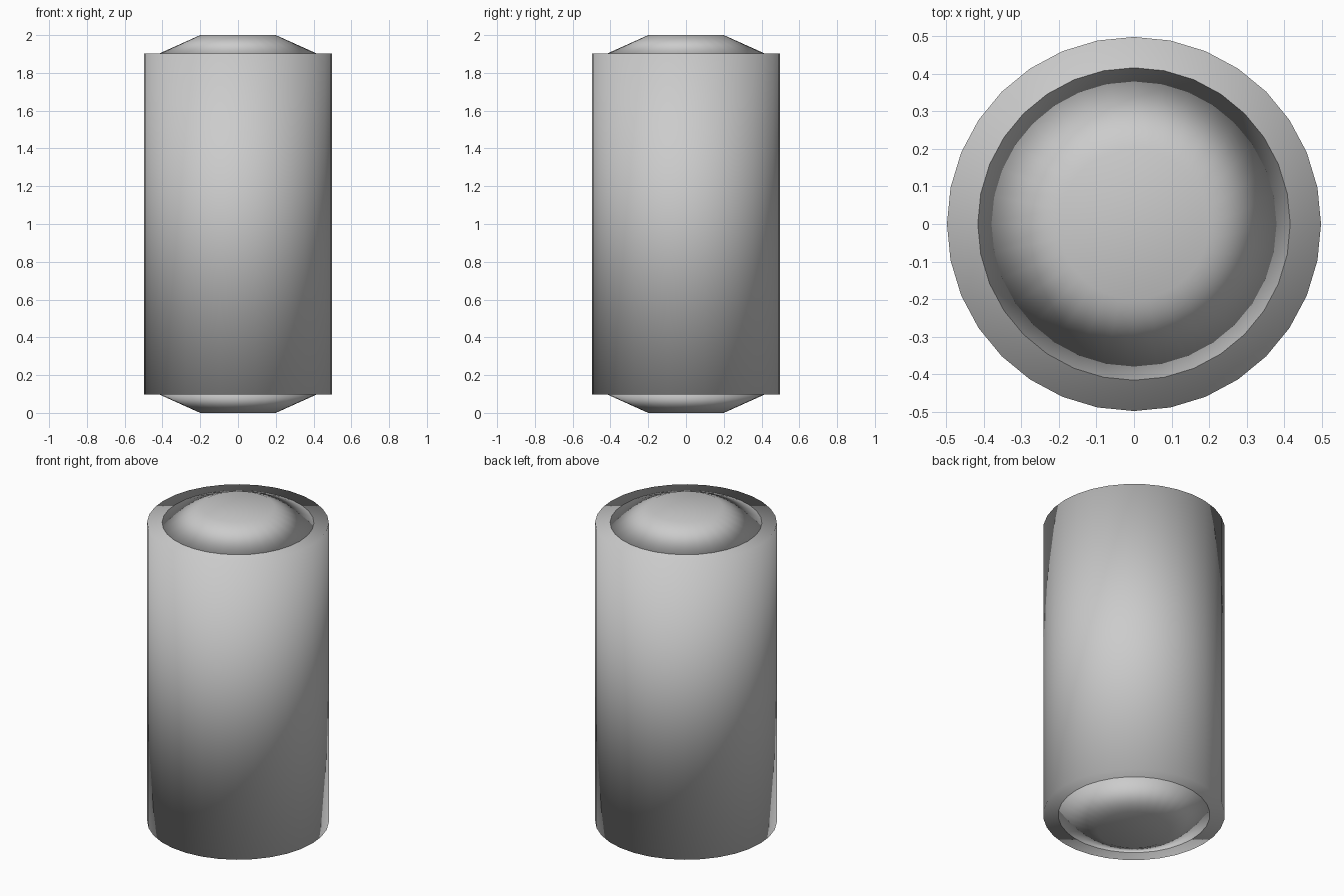
import bpy
import math

if "Cube" in bpy.data.objects:
    bpy.data.objects.remove(bpy.data.objects["Cube"])

SIDES = 32
HEIGHT = 2.0
CAP = 0.097          # height of each end cap
BODY_R = 0.498


def finish(name):
    obj = bpy.context.object
    obj.name = name
    bpy.ops.object.shade_smooth()
    return obj


# Main drum
bpy.ops.mesh.primitive_cylinder_add(vertices=SIDES, radius=BODY_R,
                                    depth=HEIGHT - 2 * CAP,
                                    location=(0, 0, HEIGHT / 2))
finish("drum_body")

# Tapered caps on both ends, wide side against the drum
for name, z, flip in (("top_cap", HEIGHT - CAP / 2, 0.0),
                      ("bottom_cap", CAP / 2, math.pi)):
    bpy.ops.mesh.primitive_cone_add(vertices=SIDES, radius1=0.416, radius2=0.2,
                                    depth=CAP, location=(0, 0, z),
                                    rotation=(flip, 0, 0))
    finish(name)
